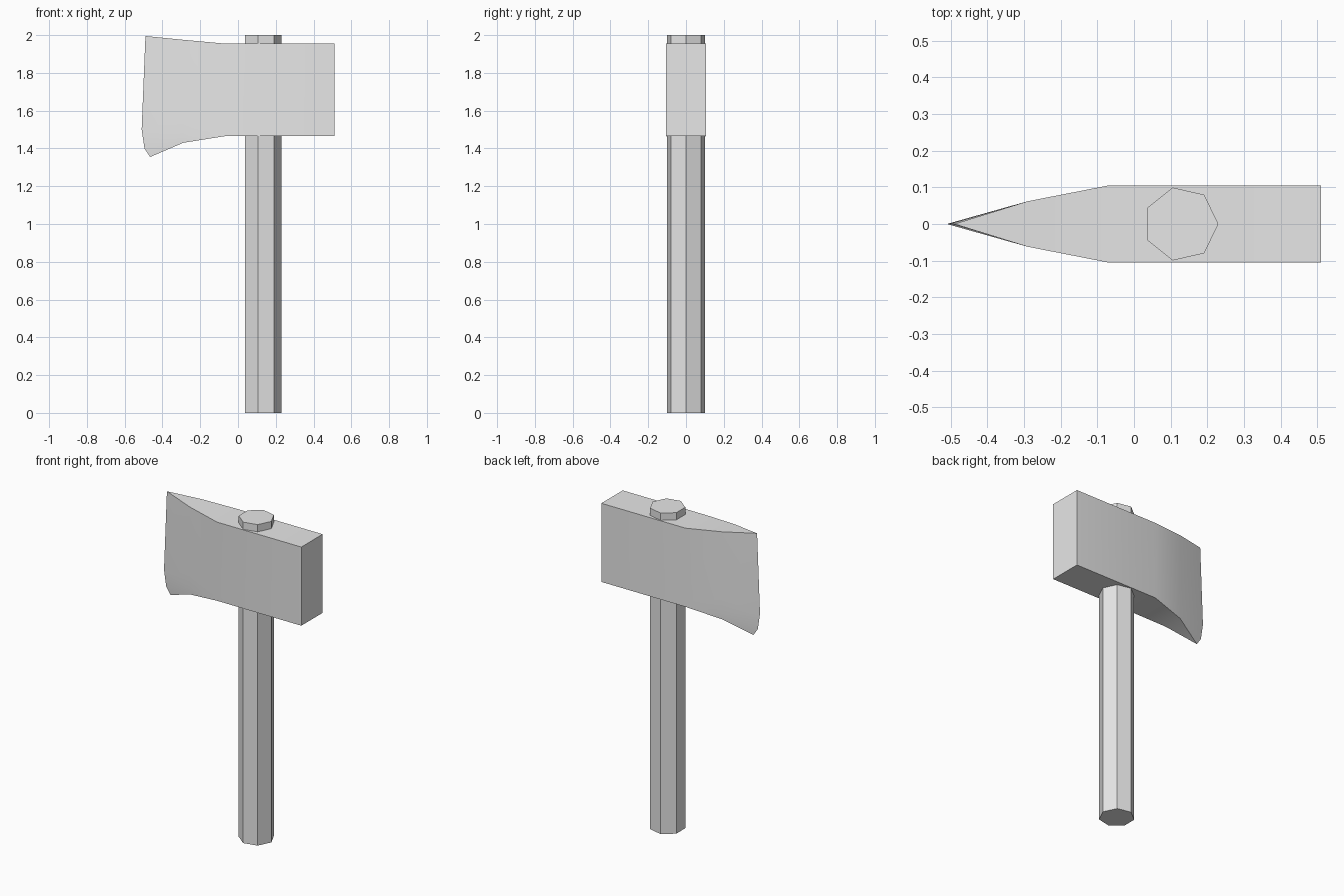
import bpy
import bmesh
from math import radians

cube = bpy.data.objects.get("Cube")
if cube:
    bpy.data.objects.remove(cube)

# One plain grey for the whole tool
grey = bpy.data.materials.new("plain_grey")
grey.use_nodes = True
colour = (0.8, 0.8, 0.8, 1)
grey.diffuse_color = colour
grey.node_tree.nodes["Principled BSDF"].inputs["Base Color"].default_value = colour

# Handle: seven-sided straight shaft that pokes out above the head
bpy.ops.mesh.primitive_cylinder_add(vertices=7, radius=0.102, depth=2,
                                    location=(0.128, 0, 1),
                                    rotation=(0, 0, radians(-90)))
handle = bpy.context.object
handle.name = "handle"
handle.data.materials.append(grey)

# Axe head: cross-sections from the poll to the start of the bevel,
# each as (x, half thickness, bottom, top)
sections = [(0.51, 0.105, 1.465, 1.955),
            (-0.07, 0.105, 1.465, 1.955),
            (-0.29, 0.062, 1.43, 1.975)]
# Cutting edge as (x, z), from the heel to the toe
edge = [(-0.465, 1.355), (-0.495, 1.40), (-0.51, 1.50), (-0.49, 1.995)]
heel, toe = edge[0][1], edge[-1][1]
steps = [(z - heel) / (toe - heel) for x, z in edge]

bm = bmesh.new()


def side(sign):
    """Columns of vertices along one cheek of the head."""
    return [[bm.verts.new((x, sign * half, low + (high - low) * t)) for t in steps]
            for x, half, low, high in sections]


front, back = side(-1), side(1)
blade = [bm.verts.new((x, 0, z)) for x, z in edge]
front.append(blade)
back.append(blade)

# Cheeks, closed along the top and bottom
for i in range(len(sections)):
    for cheek in (front, back):
        for j in range(len(steps) - 1):
            bm.faces.new((cheek[i][j], cheek[i + 1][j],
                          cheek[i + 1][j + 1], cheek[i][j + 1]))
    for row in (0, -1):
        ring = (front[i][row], front[i + 1][row], back[i + 1][row], back[i][row])
        bm.faces.new(list(dict.fromkeys(ring)))

# Flat poll at the back of the head
bm.faces.new(front[0] + back[0][::-1])
bmesh.ops.recalc_face_normals(bm, faces=bm.faces)

mesh = bpy.data.meshes.new("axe_head")
bm.to_mesh(mesh)
bm.free()
head = bpy.data.objects.new("axe_head", mesh)
bpy.context.collection.objects.link(head)
mesh.materials.append(grey)

bpy.ops.object.select_all(action="DESELECT")
head.select_set(True)
bpy.context.view_layer.objects.active = head
bpy.ops.object.shade_smooth_by_angle(angle=radians(30))
